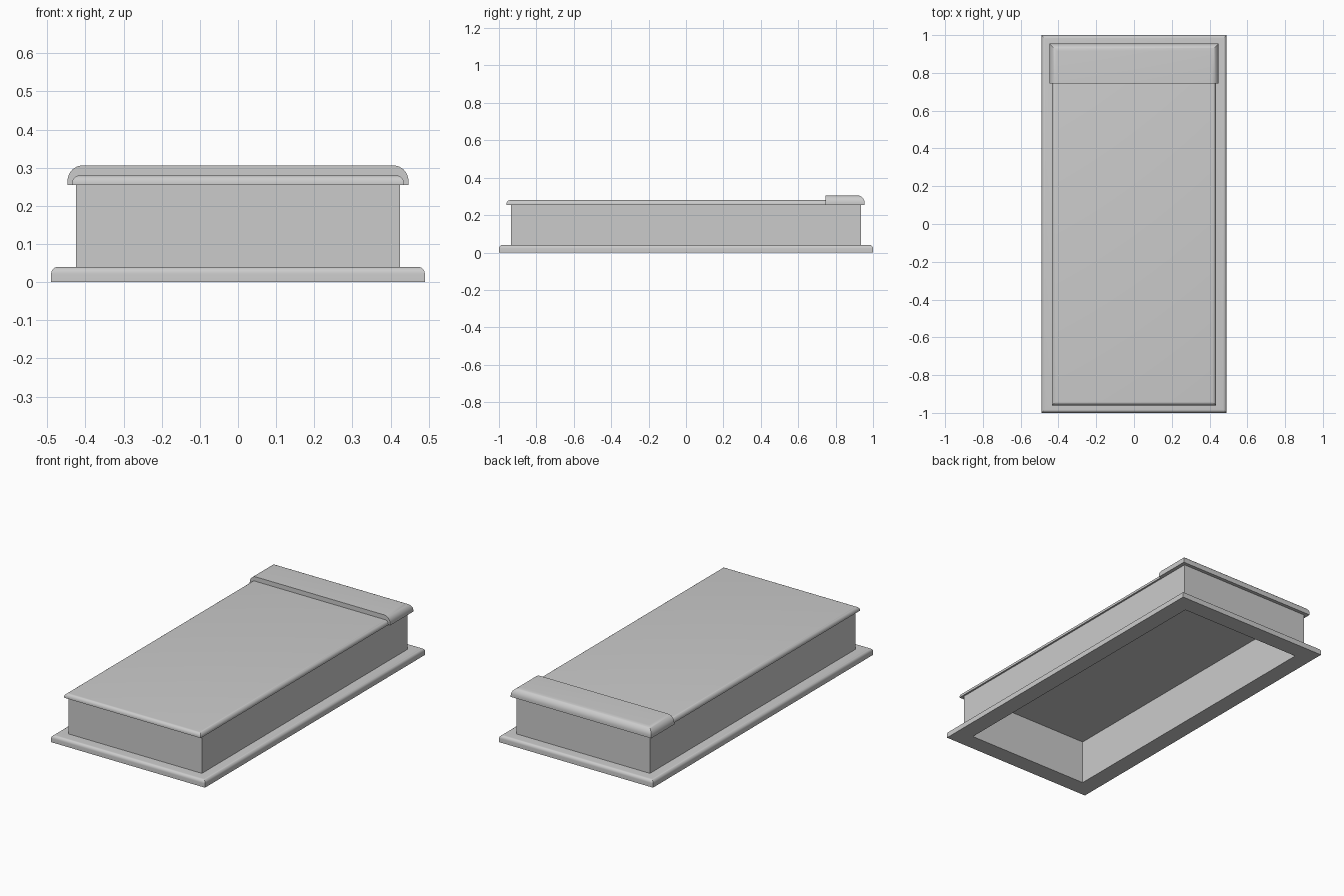
import bpy, bmesh, math

if "Cube" in bpy.data.objects:
    bpy.data.objects.remove(bpy.data.objects["Cube"])


def loft(name, loops, closed=False, caps=True):
    """Skin a stack of rectangles given as (half width, y front, y back, z)."""
    bm = bmesh.new()
    rings = [[bm.verts.new(p) for p in ((-x, a, z), (x, a, z), (x, b, z), (-x, b, z))]
             for x, a, b, z in loops]
    pairs = list(zip(rings, rings[1:]))
    if closed:
        pairs.append((rings[-1], rings[0]))
    for lo, hi in pairs:
        for i in range(4):
            j = (i + 1) % 4
            bm.faces.new((lo[i], lo[j], hi[j], hi[i]))
    if caps and not closed:
        bm.faces.new(rings[0][::-1])
        bm.faces.new(rings[-1])
    bmesh.ops.recalc_face_normals(bm, faces=bm.faces[:])
    me = bpy.data.meshes.new(name)
    bm.to_mesh(me)
    bm.free()
    ob = bpy.data.objects.new(name, me)
    bpy.context.collection.objects.link(ob)
    bpy.ops.object.select_all(action='DESELECT')
    ob.select_set(True)
    bpy.context.view_layer.objects.active = ob
    bpy.ops.object.shade_smooth_by_angle(angle=math.radians(30))
    return ob


def rounded(x, y0, y1, z0, z1, r, front=1, n=6):
    """Rectangles for a slab with a rounded top edge; front=0 keeps the front flat."""
    out = [(x, y0, y1, z0)]
    for k in range(n + 1):
        t = math.pi / 2 * k / n
        d = r * (1 - math.cos(t))
        out.append((x - d, y0 + d * front, y1 - d, z1 - r + r * math.sin(t)))
    return out


IX, IY = 0.39, 0.90  # half size of the hollow inside

# Base frame with rounded outer rim and open middle
loft("base_frame", rounded(0.49, -1, 1, 0, 0.04, 0.018)
     + [(IX, -IY, IY, 0.04), (IX, -IY, IY, 0)], closed=True)

# Hollow side walls
loft("walls", [(0.425, -0.935, 0.935, 0.04), (0.425, -0.935, 0.935, 0.255),
               (IX, -IY, IY, 0.255), (IX, -IY, IY, 0.04)], closed=True)

# Cover slab, ending just inside the raised headpiece
loft("cover_slab", rounded(0.435, -0.96, 0.77, 0.255, 0.28, 0.02))

# Raised headpiece, rounded at the sides and back, flat at the front
loft("headpiece", rounded(0.447, 0.745, 0.955, 0.255, 0.306, 0.04, front=0, n=8))
